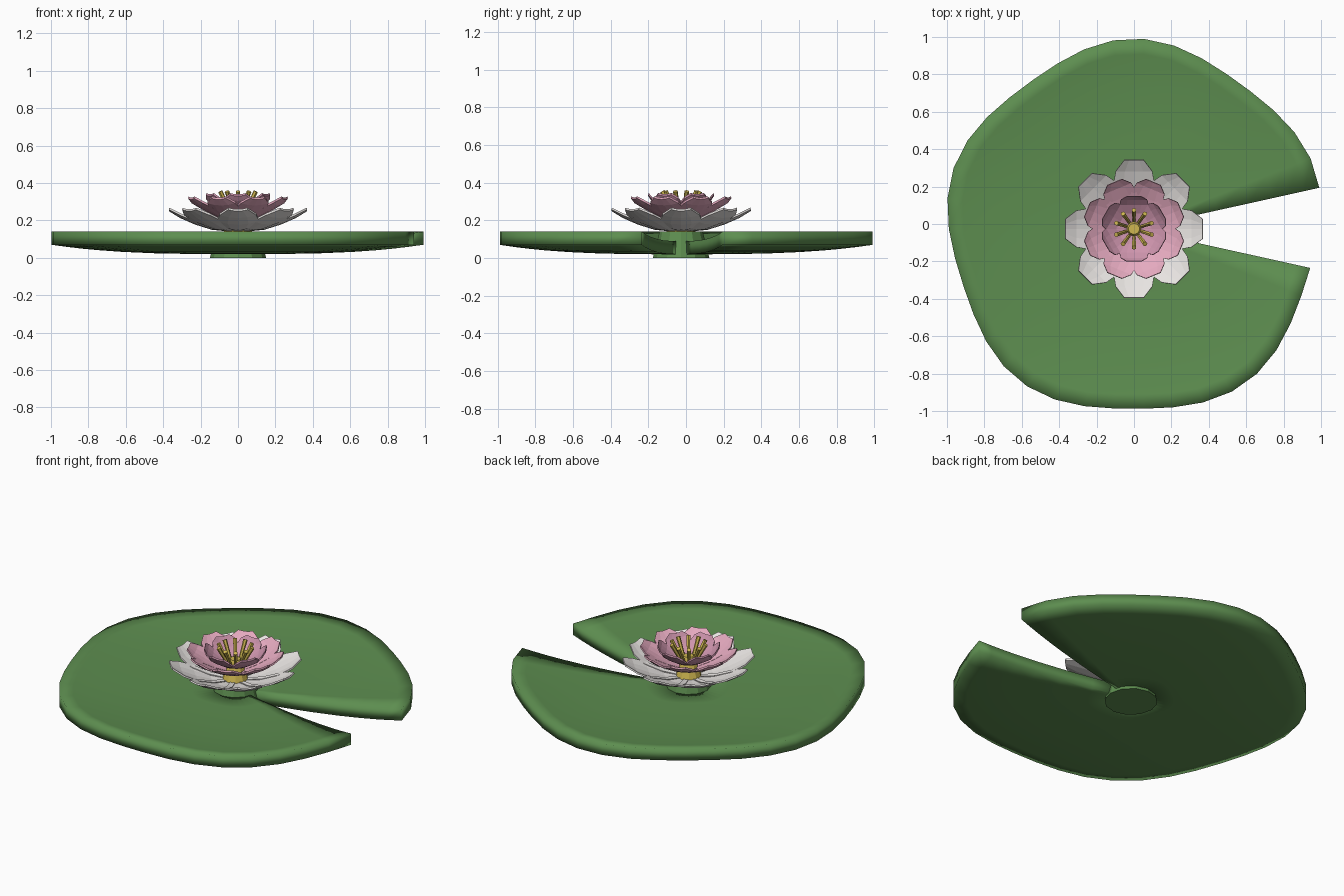
import bpy, bmesh
from math import sin, cos, pi, radians
from mathutils import Vector, Matrix

if "Cube" in bpy.data.objects:
    bpy.data.objects.remove(bpy.data.objects["Cube"])

CENTRE = Vector((0.0, -0.026, 0.0))


def material(name, rgb):
    m = bpy.data.materials.new(name)
    m.diffuse_color = (*rgb, 1)
    m.use_nodes = True
    m.node_tree.nodes["Principled BSDF"].inputs["Base Color"].default_value = m.diffuse_color
    return m


GREEN = material("leaf_green", (0.11, 0.27, 0.08))
WHITE = material("petal_white", (0.80, 0.77, 0.75))
PINK = material("petal_pink", (0.78, 0.40, 0.52))
ROSE = material("petal_rose", (0.62, 0.30, 0.42))
YELLOW = material("stamen_yellow", (0.62, 0.47, 0.08))


def finish(name, bm, mat, smooth=False):
    bmesh.ops.recalc_face_normals(bm, faces=bm.faces)
    for f in bm.faces:
        f.smooth = smooth
    me = bpy.data.meshes.new(name)
    bm.to_mesh(me)
    bm.free()
    me.materials.append(mat)
    ob = bpy.data.objects.new(name, me)
    ob.location = CENTRE
    bpy.context.collection.objects.link(ob)
    return ob


def grid_shell(bm, lower, upper):
    """Closed shell between two matching grids of points."""
    rows, cols = len(lower), len(lower[0])
    a = [[bm.verts.new(p) for p in row] for row in lower]
    b = [[bm.verts.new(p) for p in row] for row in upper]
    for i in range(rows - 1):
        for j in range(cols - 1):
            for g in (a, b):
                bm.faces.new((g[i][j], g[i + 1][j], g[i + 1][j + 1], g[i][j + 1]))
    for i in range(rows - 1):
        for j in (0, cols - 1):
            bm.faces.new((a[i][j], a[i + 1][j], b[i + 1][j], b[i][j]))
    for j in range(cols - 1):
        for i in (0, rows - 1):
            bm.faces.new((a[i][j], a[i][j + 1], b[i][j + 1], b[i][j]))


# Floating leaf: wavy notched disc, dished towards the centre
def leaf_point(t, k, lift):
    ang = radians(12.5 + 335 * k / 36)
    r = t * (0.99 + 0.028 * sin(5 * ang))
    return Vector((r * cos(ang), r * sin(ang), 0.02 + 0.05 * t ** 3 + lift))


rings = (0.08, 0.25, 0.45, 0.62, 0.75, 0.84, 0.92, 1.0)
bm = bmesh.new()
grid_shell(bm, *[[[leaf_point(t, k, h) for k in range(37)] for t in rings]
                 for h in (0.0, 0.07)])
finish("leaf_pad", bm, GREEN, True)


# Tapered stem base and flower core
def cone(bm, r1, r2, z1, z2, sides):
    bmesh.ops.create_cone(bm, cap_ends=True, segments=sides, radius1=r1, radius2=r2,
                          depth=z2 - z1, matrix=Matrix.Translation((0, 0, (z1 + z2) / 2)))


bm = bmesh.new()
cone(bm, 0.15, 0.115, 0.0, 0.14, 12)
finish("stem_base", bm, GREEN)
bm = bmesh.new()
cone(bm, 0.08, 0.03, 0.135, 0.275, 10)
finish("flower_core", bm, YELLOW)


# Petal rings: each profile row is (radius, height, half width)
def petal_ring(name, count, offset, profile, cup, mat):
    bm = bmesh.new()
    for n in range(count):
        rot = Matrix.Rotation(offset + 2 * pi * n / count, 3, 'Z')
        low, up = [], []
        for r, z, w in profile:
            row = [Vector((r, w * s, z + cup * w * s * s)) for s in (-1, -0.5, 0, 0.5, 1)]
            low.append([rot @ p for p in row])
            up.append([rot @ (p + Vector((-0.003, 0, 0.01))) for p in row])
        grid_shell(bm, low, up)
    finish(name, bm, mat)


petal_ring("outer_petals", 8, 0,
           [(0.04, 0.14, 0.03), (0.14, 0.15, 0.075), (0.23, 0.178, 0.112),
            (0.31, 0.213, 0.098), (0.37, 0.25, 0.052)], 0.15, WHITE)
petal_ring("middle_petals", 8, pi / 8,
           [(0.03, 0.19, 0.025), (0.11, 0.217, 0.065), (0.18, 0.25, 0.09),
            (0.235, 0.28, 0.08), (0.272, 0.312, 0.042)], 0.15, PINK)
petal_ring("inner_petals", 6, pi / 6,
           [(0.03, 0.235, 0.02), (0.085, 0.25, 0.055), (0.13, 0.277, 0.078),
            (0.158, 0.305, 0.07), (0.175, 0.33, 0.04)], 0.15, ROSE)

# Stamens leaning outwards
bm = bmesh.new()
for n in range(10):
    ang = radians(18) + 2 * pi * n / 10
    d = Vector((cos(ang), sin(ang), 0))
    p, q = d * 0.045 + Vector((0, 0, 0.25)), d * 0.1 + Vector((0, 0, 0.355))
    turn = (q - p).to_track_quat('Z', 'Y').to_matrix().to_4x4()
    bmesh.ops.create_cone(bm, cap_ends=True, segments=6, radius1=0.009, radius2=0.013,
                          depth=(q - p).length,
                          matrix=Matrix.Translation((p + q) / 2) @ turn)
finish("stamens", bm, YELLOW)
